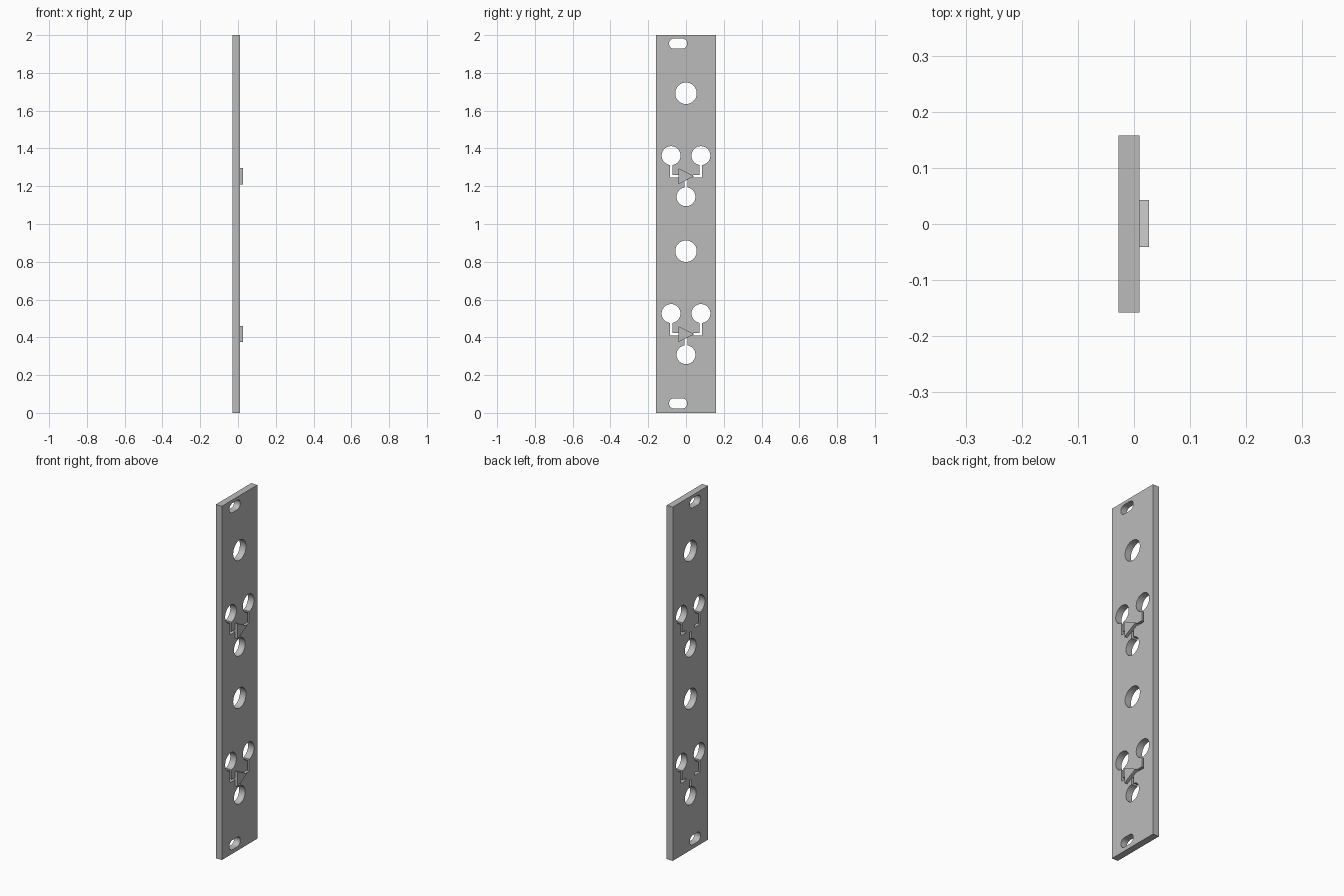
import bpy
import bmesh
from math import cos, sin, pi

cube = bpy.data.objects.get("Cube")
if cube:
    bpy.data.objects.remove(cube, do_unlink=True)

BACK, FACE, RAISED = -0.028, 0.010, 0.027
GROUPS = (0.0, 0.836)            # base height of the two repeated sections

grey = bpy.data.materials.new("panel grey")
grey.use_nodes = True
colour = (0.5, 0.5, 0.5, 1)
grey.diffuse_color = colour
grey.node_tree.nodes["Principled BSDF"].inputs["Base Color"].default_value = colour


def prism(name, outline, x0, x1):
    """Extrude a (y, z) outline along x."""
    bm = bmesh.new()
    face = bm.faces.new([bm.verts.new((x0, y, z)) for y, z in outline])
    moved = bmesh.ops.extrude_face_region(bm, geom=[face])["geom"]
    verts = [v for v in moved if isinstance(v, bmesh.types.BMVert)]
    bmesh.ops.translate(bm, verts=verts, vec=(x1 - x0, 0, 0))
    bmesh.ops.recalc_face_normals(bm, faces=bm.faces)
    mesh = bpy.data.meshes.new(name)
    bm.to_mesh(mesh)
    bm.free()
    mesh.materials.append(grey)
    obj = bpy.data.objects.new(name, mesh)
    bpy.context.collection.objects.link(obj)
    return obj


def rect(y0, y1, z0, z1):
    return [(y0, z0), (y1, z0), (y1, z1), (y0, z1)]


def rounded(y, z, r, half=0.0, n=48):
    """Circle, or a slot when its two ends are moved apart by half."""
    points = []
    for i in range(n):
        a = 2 * pi * (i + 0.5) / n
        points.append((y + r * cos(a) + (half if cos(a) > 0 else -half), z + r * sin(a)))
    return points


panel = prism("front_panel", rect(-0.158, 0.158, 0, 2), BACK, FACE)

# Mounting slots at both ends
cuts = [rounded(-0.042, z, 0.027, 0.021) for z in (0.05, 1.955)]

# Control holes, sockets and the narrow connecting grooves
w = 0.007
for base in GROUPS:
    line = base + 0.416
    cuts.append(rounded(0, base + 0.856, 0.057))
    cuts.append(rounded(0, base + 0.308, 0.05))
    cuts.append(rect(-w, w, base + 0.33, base + 0.397))
    for side in (-1, 1):
        cuts.append(rounded(side * 0.079, base + 0.526, 0.05))
        ends = sorted((side * 0.038, side * (0.079 + w)))
        cuts.append(rect(*ends, line - w, line + w))
        mid = side * 0.079
        cuts.append(rect(mid - w, mid + w, line - w, base + 0.5))

cutters = []
for outline in cuts:
    cutter = prism("cutter", outline, BACK - 0.05, FACE + 0.05)
    cutter.hide_render = True
    mod = panel.modifiers.new("cut", "BOOLEAN")
    mod.operation = "DIFFERENCE"
    mod.solver = "EXACT"
    mod.object = cutter
    cutters.append(cutter)

# Bake the cuts and drop the cutters
bpy.context.view_layer.update()
graph = bpy.context.evaluated_depsgraph_get()
baked = bpy.data.meshes.new_from_object(panel.evaluated_get(graph))
panel.modifiers.clear()
panel.data = baked
for cutter in cutters:
    bpy.data.objects.remove(cutter, do_unlink=True)

# Raised triangular pointers
pointers = []
for label, base in zip(("lower", "upper"), GROUPS):
    tri = [(-0.041, base + 0.374), (0.043, base + 0.417), (-0.041, base + 0.46)]
    pointers.append(prism(label + "_pointer", tri, FACE, RAISED))

bpy.ops.object.select_all(action="DESELECT")
for obj in [panel] + pointers:
    obj.select_set(True)
bpy.context.view_layer.objects.active = panel
bpy.ops.object.shade_smooth_by_angle(angle=pi / 6)
